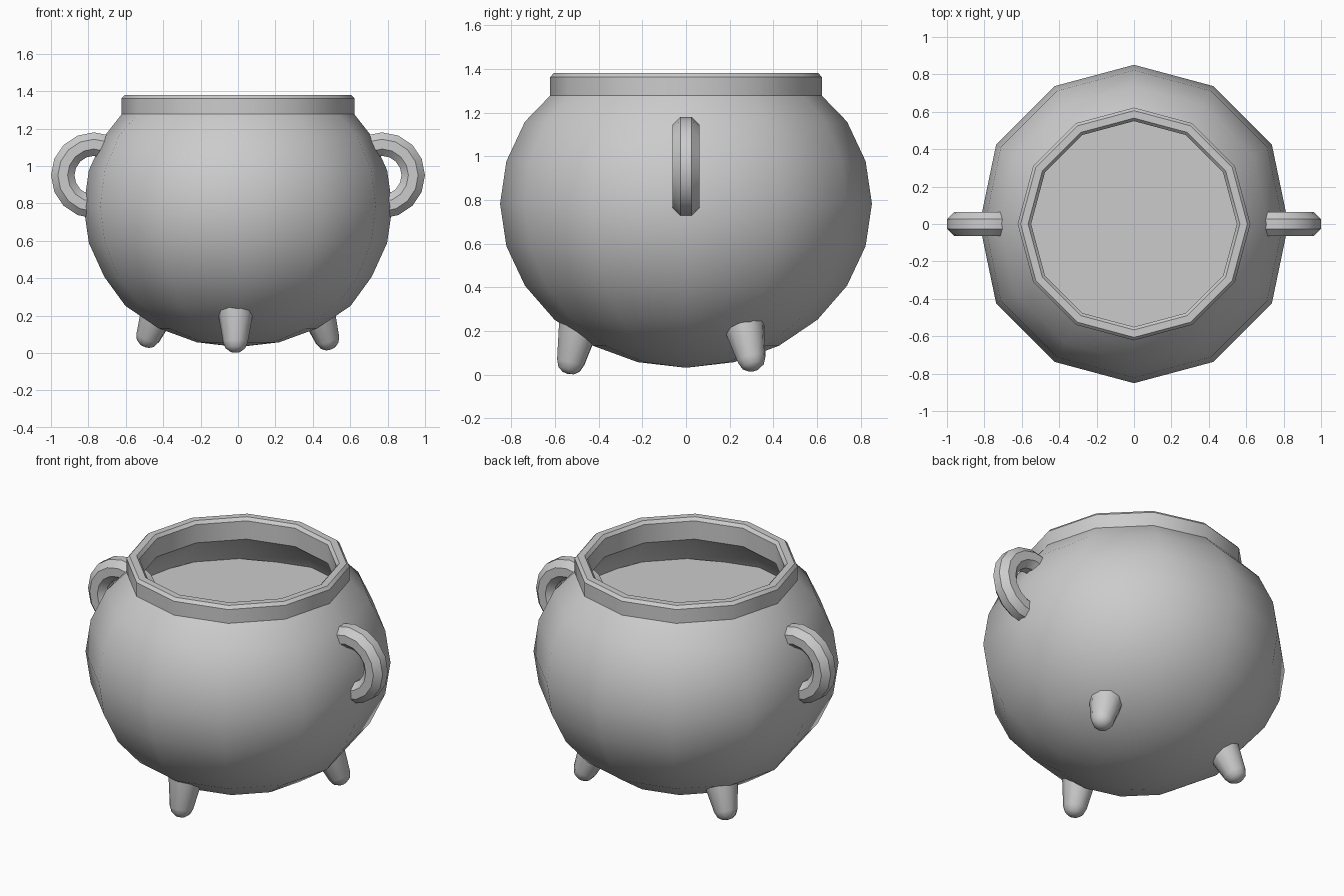
import bpy, bmesh, math
from mathutils import Vector

if "Cube" in bpy.data.objects:
    bpy.data.objects.remove(bpy.data.objects["Cube"])


def finish(name, bm, angle=None):
    bmesh.ops.recalc_face_normals(bm, faces=bm.faces)
    me = bpy.data.meshes.new(name)
    bm.to_mesh(me)
    bm.free()
    ob = bpy.data.objects.new(name, me)
    bpy.context.collection.objects.link(ob)
    if angle:
        bpy.ops.object.select_all(action='DESELECT')
        ob.select_set(True)
        bpy.context.view_layer.objects.active = ob
        bpy.ops.object.shade_smooth_by_angle(angle=math.radians(angle))
    return ob


def lathe(bm, profile, n, side_scale=1.0):
    """Revolve (r, z) points around z; r = 0 makes a pole."""
    rings = []
    for r, z in profile:
        if r < 1e-5:
            rings.append([bm.verts.new((0, 0, z))])
            continue
        ring = []
        for i in range(n):
            a = 2 * math.pi * i / n
            s = side_scale if (i % (n // 2) == 0 and r > 0.63) else 1
            ring.append(bm.verts.new((r * s * math.cos(a), r * math.sin(a), z)))
        rings.append(ring)
    for a, b in zip(rings, rings[1:]):
        for i in range(n):
            j = (i + 1) % n
            quad = [a[i % len(a)], a[j % len(a)], b[j % len(b)], b[i % len(b)]]
            bm.faces.new(list(dict.fromkeys(quad)))


# Pot: squashed sphere shell with a straight collar, outside up and inside down
def arc(rx, rz, angles):
    return [(rx * math.cos(math.radians(t)), 0.783 + rz * math.sin(math.radians(t)))
            for t in angles]


outer = arc(0.851, 0.751, range(-90, 31, 15))
inner = arc(0.785, 0.685, range(30, -91, -15))
collar = [(0.622, 1.277), (0.622, 1.362), (0.606, 1.38), (0.566, 1.38),
          (0.55, 1.362), (0.55, 1.25)]
bm = bmesh.new()
lathe(bm, outer + collar + inner, 12, 0.97)
finish("pot", bm, 40)

# Flat contents surface
bm = bmesh.new()
bmesh.ops.create_circle(bm, cap_ends=True, segments=8, radius=0.74)
bmesh.ops.translate(bm, verts=bm.verts, vec=(0, 0, 1.06))
finish("contents", bm)

# Ring handles
def handle(name, side):
    bm = bmesh.new()
    N, M, R, r = 16, 8, 0.167, 0.068
    grid = []
    for i in range(N):
        a = 2 * math.pi * i / N
        row = []
        for k in range(M):
            b = 2 * math.pi * (k + 0.5) / M
            d = R + r * math.cos(b)
            row.append(bm.verts.new((side * 0.77 + d * math.cos(a),
                                     r * math.sin(b), 0.95 + d * math.sin(a))))
        grid.append(row)
    for i in range(N):
        for k in range(M):
            p, q = grid[i], grid[(i + 1) % N]
            bm.faces.new((p[k], q[k], q[(k + 1) % M], p[(k + 1) % M]))
    finish(name, bm, 30)


handle("left_handle", -1)
handle("right_handle", 1)

# Splayed, tapered feet with rounded tips
def foot(name, degrees, top_r, tip_r, tip_z):
    a = math.radians(degrees)
    out = Vector((math.cos(a), math.sin(a), 0))
    top = out * top_r + Vector((0, 0, 0.25))
    tip = out * tip_r + Vector((0, 0, tip_z))
    axis = tip - top
    L = axis.length
    bm = bmesh.new()
    lathe(bm, [(0, 0), (0.1, 0), (0.066, 0.78 * L), (0.052, 0.91 * L),
               (0.028, 0.98 * L), (0, L)], 10)
    ob = finish(name, bm, 50)
    ob.rotation_euler = Vector((0, 0, 1)).rotation_difference(axis).to_euler()
    ob.location = top


foot("front_foot", -91.5, 0.485, 0.54, 0.003)
foot("back_right_foot", 32, 0.49, 0.585, 0.02)
foot("back_left_foot", 148, 0.49, 0.59, 0.035)
